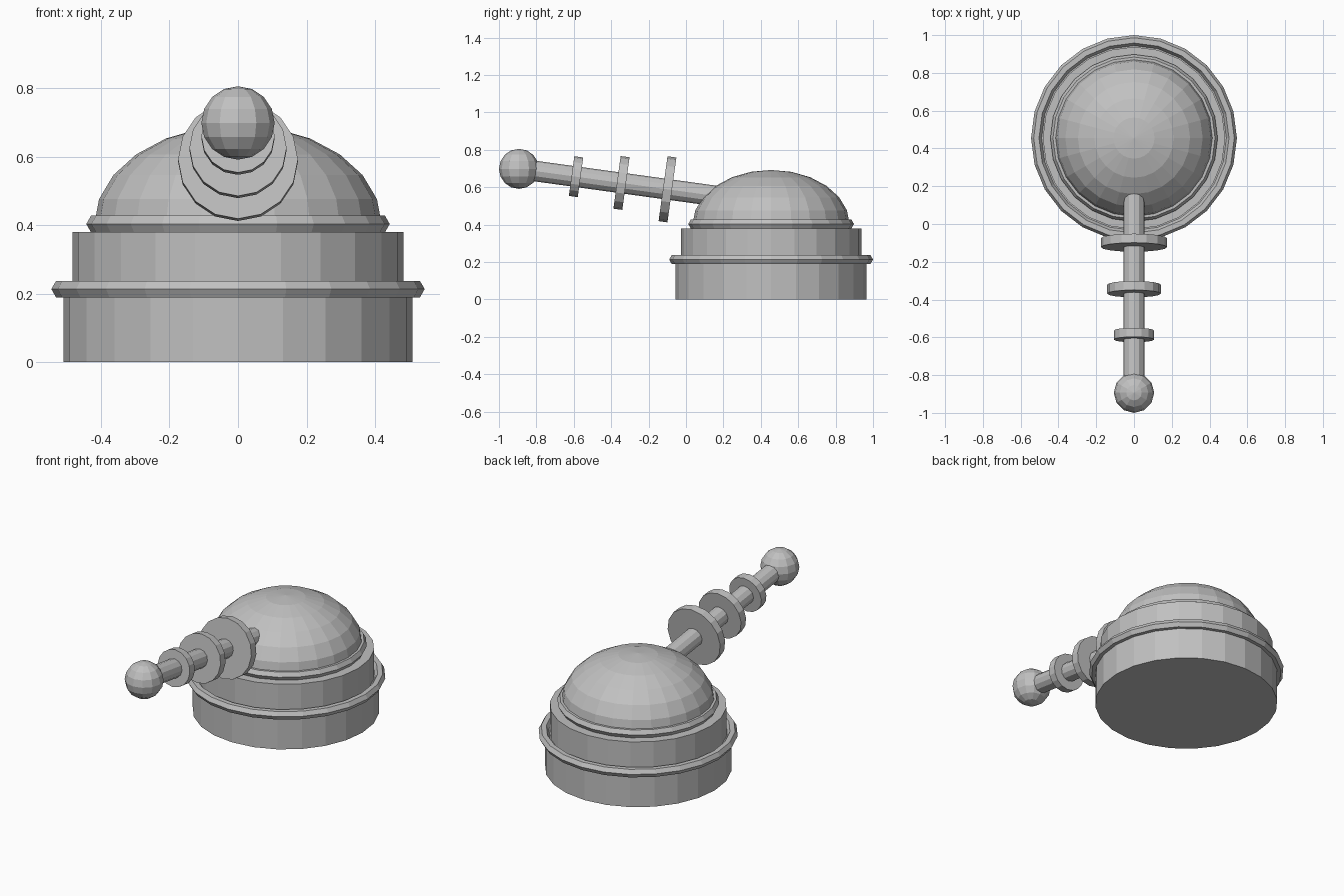
import bpy
import math
from mathutils import Vector

cube = bpy.data.objects.get("Cube")
if cube:
    bpy.data.objects.remove(cube, do_unlink=True)

grey = bpy.data.materials.new("plain_grey")
grey.use_nodes = True
colour = (0.53, 0.53, 0.53, 1)
grey.diffuse_color = colour
grey.node_tree.nodes["Principled BSDF"].inputs["Base Color"].default_value = colour

CENTRE_Y = 0.455


def finish(name):
    obj = bpy.context.object
    obj.name = name
    obj.data.materials.append(grey)
    return obj


def drum(name, radius, bottom, top):
    bpy.ops.mesh.primitive_cylinder_add(
        vertices=24, radius=radius, depth=top - bottom,
        location=(0, CENTRE_Y, (bottom + top) / 2))
    return finish(name)


def trim_ring(name, radius, height):
    # six-sided section, with its points facing in and out
    bpy.ops.mesh.primitive_torus_add(
        major_segments=24, minor_segments=6, major_radius=radius,
        minor_radius=0.028, location=(0, CENTRE_Y, height))
    return finish(name)


# Stepped round base with its two trim rings
drum("lower_base", 0.51, 0, 0.21)
drum("upper_base", 0.483, 0.2, 0.38)
trim_ring("lower_ring", 0.517, 0.213)
trim_ring("upper_ring", 0.415, 0.403)

# Flattened dome
bpy.ops.mesh.primitive_uv_sphere_add(
    segments=24, ring_count=12, radius=0.42, location=(0, CENTRE_Y, 0.4))
finish("dome").scale.z = 0.695

# Sloping rod, from the ball tip into the dome
tip = Vector((0, -0.893, 0.698))
slope = 0.138
along = Vector((0, 1, -slope)).normalized()
tilt = along.to_track_quat('Z', 'X').to_euler()


def rod_part(name, radius, length, y, sides):
    reach = (y - tip.y) / along.y
    bpy.ops.mesh.primitive_cylinder_add(
        vertices=sides, radius=radius, depth=length,
        location=tip + along * reach, rotation=tilt)
    return finish(name)


rod_part("rod", 0.055, 1.13, -0.33, 12)
for name, radius, y in (("large_disc", 0.175, -0.099),
                        ("middle_disc", 0.142, -0.345),
                        ("small_disc", 0.107, -0.588)):
    rod_part(name, radius, 0.048, y, 16)

# Ball tip
bpy.ops.mesh.primitive_uv_sphere_add(
    segments=12, ring_count=8, radius=0.107, location=tip)
finish("ball_tip")
